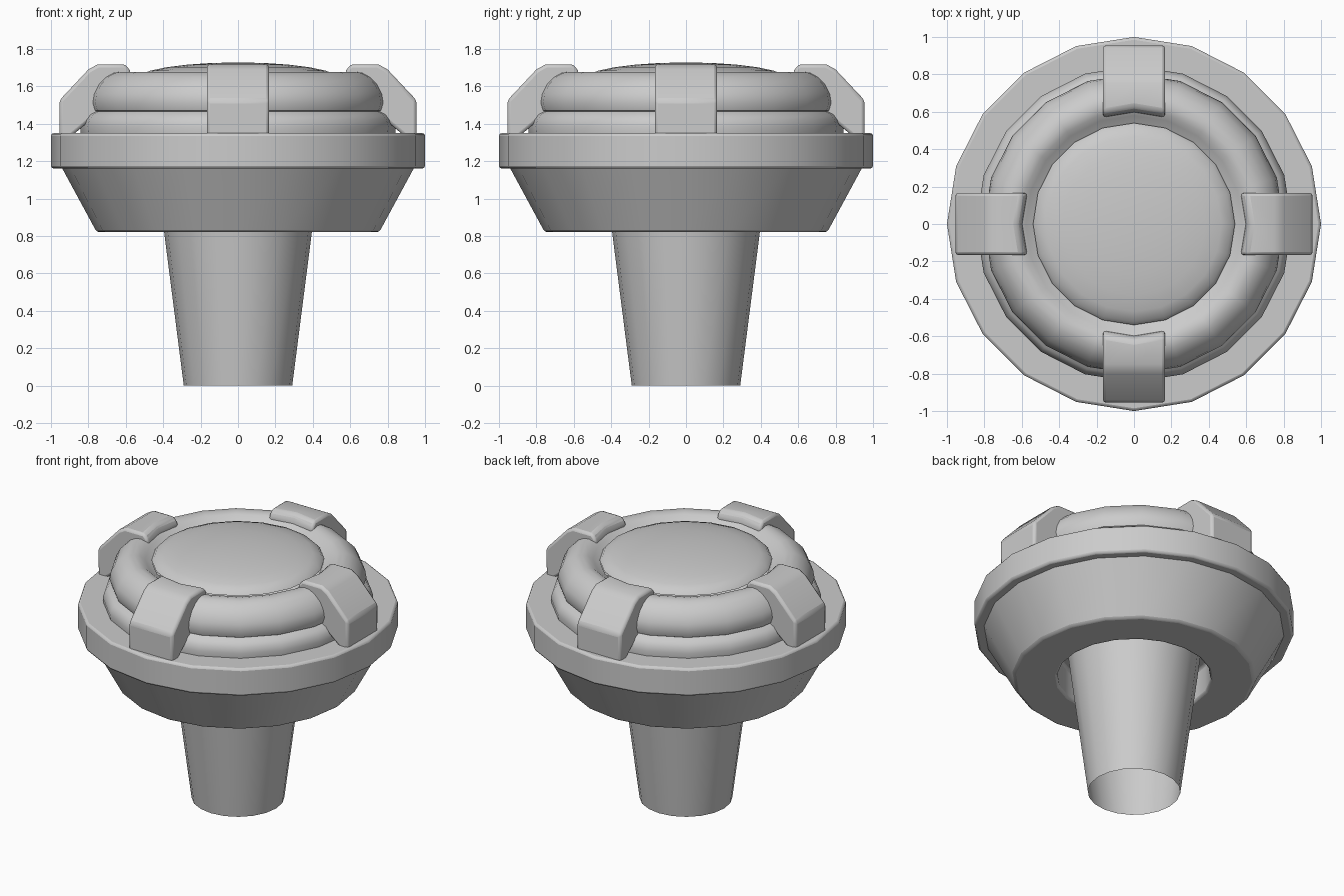
import bpy, bmesh
from math import cos, sin, pi, radians

SIDES = 20

cube = bpy.data.objects.get("Cube")
if cube:
    bpy.data.objects.remove(cube, do_unlink=True)

grey = bpy.data.materials.new("plain grey")
grey.use_nodes = True
grey.diffuse_color = (0.6, 0.6, 0.6, 1)
grey.node_tree.nodes["Principled BSDF"].inputs["Base Color"].default_value = grey.diffuse_color


def finish(name, bm, bevel=0):
    """Turn a bmesh into a smooth-shaded object."""
    bmesh.ops.remove_doubles(bm, verts=bm.verts, dist=0.0001)
    mesh = bpy.data.meshes.new(name)
    bm.to_mesh(mesh)
    bm.free()
    mesh.materials.append(grey)
    obj = bpy.data.objects.new(name, mesh)
    bpy.context.collection.objects.link(obj)
    bpy.ops.object.select_all(action='DESELECT')
    obj.select_set(True)
    bpy.context.view_layer.objects.active = obj
    bpy.ops.object.shade_smooth_by_angle(angle=radians(32))
    if bevel:
        mod = obj.modifiers.new("rounded edges", 'BEVEL')
        mod.width, mod.segments = bevel, 2
        mod.limit_method, mod.angle_limit = 'ANGLE', radians(32)
    return obj


def lathe(name, profile, bevel=0):
    """Spin (radius, height) points, listed bottom to top on the outside."""
    bm = bmesh.new()
    rings = [[bm.verts.new((r * cos(2 * pi * i / SIDES), r * sin(2 * pi * i / SIDES), z))
              for i in range(SIDES)] for r, z in profile]
    for low, high in zip(rings, rings[1:]):
        for i in range(SIDES):
            j = (i + 1) % SIDES
            bm.faces.new((low[i], low[j], high[j], high[i]))
    bmesh.ops.dissolve_degenerate(bm, dist=0.0001, edges=bm.edges)
    return finish(name, bm, bevel)


# Tapered hollow stem, open at the foot
lathe("stem", [(0.29, 0), (0.395, 0.82), (0.42, 1.02)])

# Bowl with a recess around the stem
lathe("bowl", [(0, 1.02), (0.48, 1.02), (0.48, 0.82), (0.755, 0.82), (0.95, 1.18)], 0.015)

# Broad rim
lathe("rim", [(0.9, 1.16), (1, 1.16), (1, 1.35), (0.7, 1.35)], 0.015)

# Low collar and the rounded ring above it
lathe("collar", [(0.84, 1.34), (0.845, 1.385), (0.835, 1.42), (0.815, 1.45), (0.76, 1.475)])
lathe("ring", [(0.76, 1.455), (0.79, 1.47), (0.803, 1.51), (0.795, 1.56), (0.77, 1.61),
               (0.73, 1.65), (0.69, 1.672), (0.65, 1.678), (0.61, 1.668), (0.58, 1.645),
               (0.535, 1.62)])

# Shallow domed cap
lathe("dome", [(0.54 * cos(t * pi / 12), 1.64 + 0.088 * sin(t * pi / 12)) for t in range(7)])

# Four clips gripping the ring
HALF = 0.167
CLIP = [(0.955, 1.28), (0.955, 1.525), (0.80, 1.69), (0.75, 1.718), (0.6, 1.718), (0.57, 1.68), (0.57, 1.6)]
for name, turn in (("left_clip", 0), ("back_clip", 1), ("right_clip", 2), ("front_clip", 3)):
    bm = bmesh.new()
    slices = []
    for side in (-1, 0, 1):
        # The inner end is hollowed towards the middle
        dent = 0.028 if side == 0 else 0
        slices.append([bm.verts.new((x + (dent if x < 0.7 else 0), side * HALF, z)) for x, z in CLIP])
    for a, b in zip(slices, slices[1:]):
        for i in range(len(CLIP)):
            j = (i + 1) % len(CLIP)
            bm.faces.new((a[i], b[i], b[j], a[j]))
    bm.faces.new(slices[0])
    bm.faces.new(slices[2][::-1])
    bmesh.ops.recalc_face_normals(bm, faces=bm.faces)
    clip = finish(name, bm, 0.018)
    clip.rotation_euler.z = turn * pi / 2
